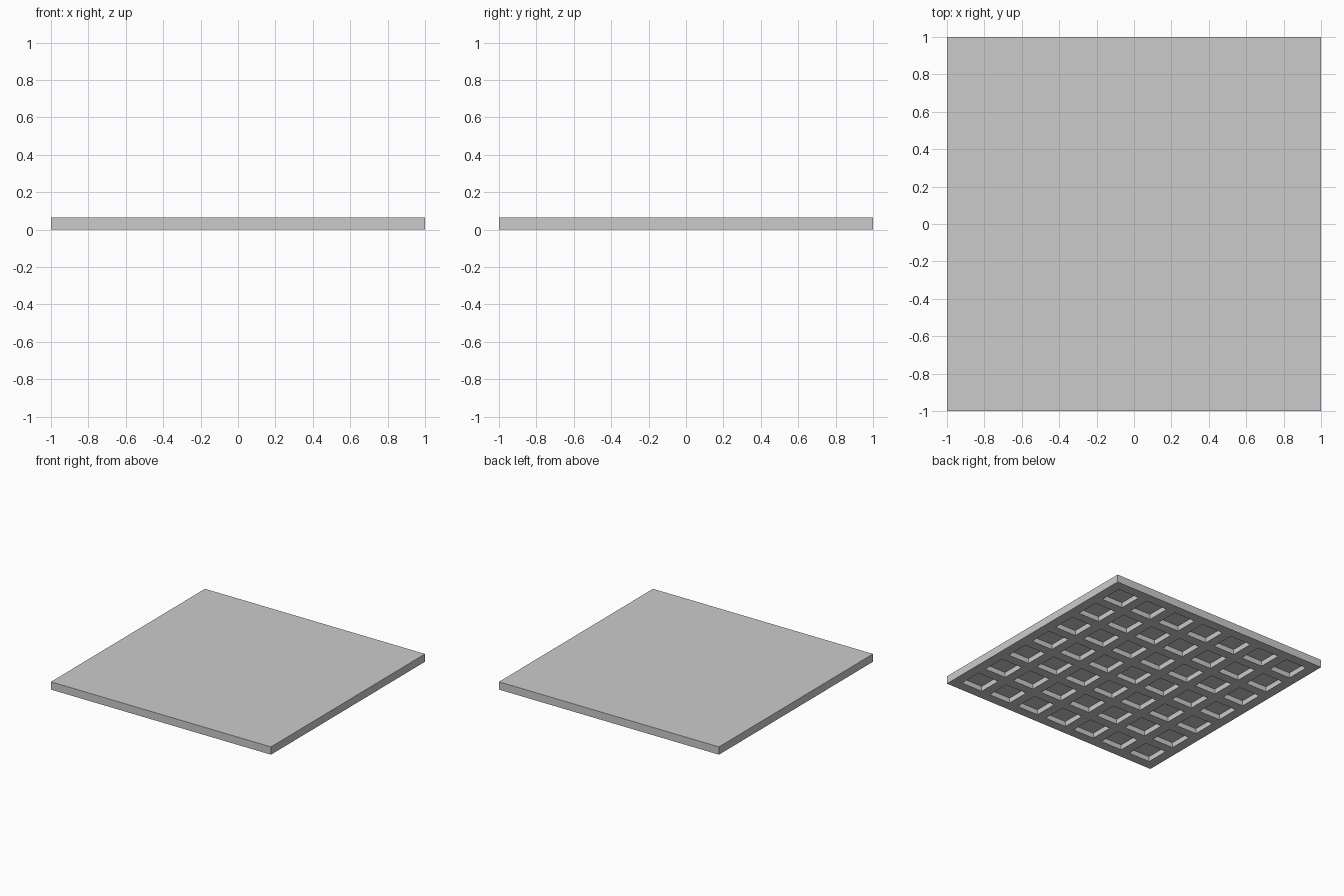
import bpy, bmesh
from mathutils import Vector

cube = bpy.data.objects.get("Cube")
if cube:
    bpy.data.objects.remove(cube, do_unlink=True)

SIZE, HEIGHT, DEPTH = 2.0, 0.064, 0.042
COUNT, RIB = 7, 0.08
POCKET = (SIZE - RIB * (COUNT + 1)) / COUNT

# Plain grey material
grey = bpy.data.materials.new("plain_grey")
grey.use_nodes = True
color = (0.6, 0.6, 0.6, 1)
grey.diffuse_color = color
grey.node_tree.nodes["Principled BSDF"].inputs["Base Color"].default_value = color

# Solid slab standing on the ground
bm = bmesh.new()
bmesh.ops.create_cube(bm, size=1)
bmesh.ops.scale(bm, vec=(SIZE, SIZE, HEIGHT), verts=bm.verts)
bmesh.ops.translate(bm, vec=(0, 0, HEIGHT / 2), verts=bm.verts)


def is_underside(face):
    return face.normal.z < -0.9


# Score the underside along both edges of every rib
bm.normal_update()
for axis in (Vector((1, 0, 0)), Vector((0, 1, 0))):
    for i in range(COUNT):
        start = -SIZE / 2 + RIB + i * (POCKET + RIB)
        for cut in (start, start + POCKET):
            under = [f for f in bm.faces if is_underside(f)]
            geom = under + list({e for f in under for e in f.edges})
            geom += list({v for f in under for v in f.verts})
            bmesh.ops.bisect_plane(bm, geom=geom, plane_co=axis * cut, plane_no=axis)
            bm.normal_update()


def in_pocket(value):
    return (value + SIZE / 2) % (POCKET + RIB) > RIB


# Push the square cells up into the slab to leave a waffle of ribs
cells = [f for f in bm.faces if is_underside(f)
         and all(in_pocket(c) for c in f.calc_center_median().xy)]
for cell in cells:
    floor = bmesh.ops.extrude_discrete_faces(bm, faces=[cell])["faces"][0]
    bmesh.ops.translate(bm, vec=(0, 0, DEPTH), verts=floor.verts)
bmesh.ops.recalc_face_normals(bm, faces=bm.faces)

mesh = bpy.data.meshes.new("waffle_slab")
bm.to_mesh(mesh)
bm.free()
mesh.materials.append(grey)
slab = bpy.data.objects.new("waffle_slab", mesh)
bpy.context.collection.objects.link(slab)
